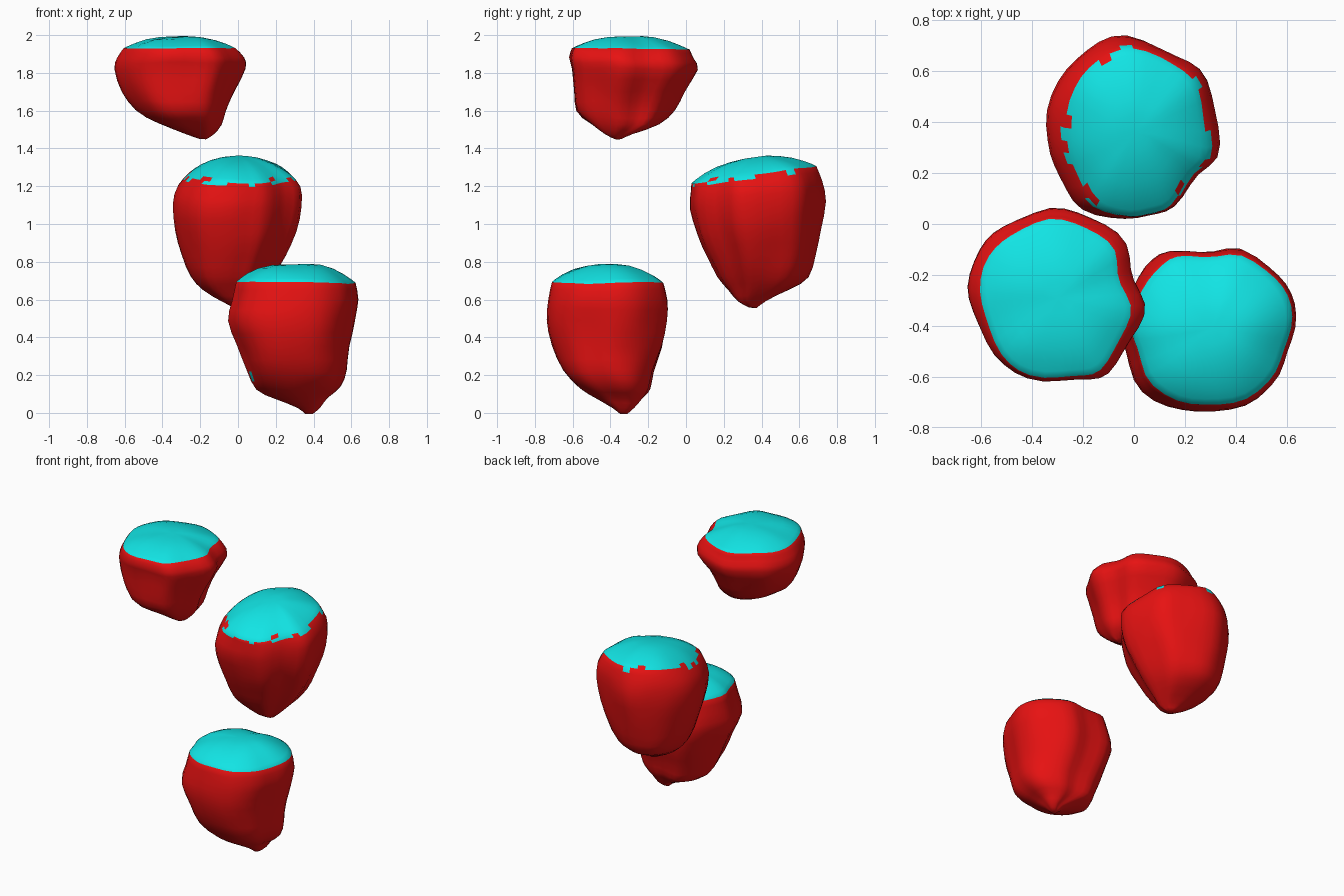
import bpy, bmesh, math, random
from mathutils import Vector, noise

if "Cube" in bpy.data.objects:
    bpy.data.objects.remove(bpy.data.objects["Cube"])

random.seed(4)


def material(name, rgb):
    m = bpy.data.materials.new(name)
    m.diffuse_color = (*rgb, 1)
    m.use_nodes = True
    m.node_tree.nodes["Principled BSDF"].inputs["Base Color"].default_value = m.diffuse_color
    return m


RED = material("red_rock", (0.8, 0.006, 0.006))
CYAN = material("cyan_top", (0.006, 0.78, 0.78))
SEG, SUB = 40, 2


def spline(pts, t, closed=False):
    """Catmull-Rom point at parameter t (in point indices)."""
    n = len(pts)
    i = int(math.floor(t))
    f = t - i
    pick = (lambda k: pts[k % n]) if closed else (lambda k: pts[max(0, min(n - 1, k))])
    out = []
    for a, b, c, d in zip(pick(i - 1), pick(i), pick(i + 1), pick(i + 2)):
        out.append(0.5 * (2 * b + (c - a) * f + (2 * a - 5 * b + 4 * c - d) * f * f
                          + (3 * b - a - 3 * c + d) * f ** 3))
    return out


def rock(name, outline, levels, dome, tilt=0.0, jagged=0.0, patch=None):
    """Loft a plan outline through levels of (z, x0, x1, y0, y1), then dome the top."""
    n = len(outline)
    plan = [spline(outline, k * n / SEG, True) for k in range(SEG)]
    xs, ys = [p[0] for p in plan], [p[1] for p in plan]
    unit = [((x - min(xs)) / (max(xs) - min(xs)) * 2 - 1,
             (y - min(ys)) / (max(ys) - min(ys)) * 2 - 1) for x, y in plan]

    # body sections, then shrinking cap sections
    rows = (len(levels) - 1) * SUB
    sections = [(spline(levels, i / SUB), 1.0, (i / rows) ** 3) for i in range(rows + 1)]
    z, x0, x1, y0, y1 = levels[-1]
    for s in (0.92, 0.8, 0.62, 0.4, 0.2):
        sections.append(([z + dome * (1 - s ** 2.5), x0, x1, y0, y1], s, s))

    bm = bmesh.new()

    def vert(x, y, z, amount=0.012):
        p = Vector((x, y, z))
        q = noise.noise_vector(p * 5.0) * amount
        return bm.verts.new((x + q.x, y + q.y, z + q.z))

    rings = []
    for (z, x0, x1, y0, y1), s, lean in sections:
        rings.append([vert((x0 + x1) / 2 + u * s * (x1 - x0) / 2,
                           (y0 + y1) / 2 + v * s * (y1 - y0) / 2,
                           z + tilt * v * lean) for u, v in unit])
    for r in range(len(rings) - 1):
        for k in range(SEG):
            j = (k + 1) % SEG
            f = bm.faces.new((rings[r][k], rings[r][j], rings[r + 1][j], rings[r + 1][k]))
            f.material_index = 1 if r >= rows else 0
            # ragged colour edge
            if r in (rows - 1, rows) and random.random() < jagged:
                f.material_index = 1 - f.material_index
    # tip and crown
    for ring, mat in ((rings[0], 0), (rings[-1], 1)):
        mid = sum((v.co for v in ring), Vector()) / SEG
        c = bm.verts.new(mid)
        for k in range(SEG):
            bm.faces.new((ring[k], ring[(k + 1) % SEG], c)).material_index = mat
    # stray coloured spot on the flank
    if patch:
        spot = sorted(bm.faces, key=lambda f: (f.calc_center_median() - Vector(patch)).length)
        spot[0].material_index = 1
    bmesh.ops.recalc_face_normals(bm, faces=bm.faces)
    for f in bm.faces:
        f.smooth = True
    me = bpy.data.meshes.new(name)
    bm.to_mesh(me)
    bm.free()
    me.materials.append(RED)
    me.materials.append(CYAN)
    ob = bpy.data.objects.new(name, me)
    bpy.context.collection.objects.link(ob)
    return ob


# highest rock, front left
rock("upper_rock",
     [(-.33, .065), (-.18, .03), (-.04, -.06), (-.01, -.2), (.045, -.33), (-.02, -.47), (-.1, -.59),
      (-.22, -.62), (-.42, -.61), (-.54, -.53), (-.62, -.37), (-.645, -.23), (-.6, -.09), (-.5, 0)],
     [(1.455, -.20, -.17, -.375, -.345), (1.48, -.28, -.13, -.43, -.29),
      (1.53, -.42, -.085, -.51, -.14), (1.60, -.54, -.06, -.58, -.06),
      (1.70, -.61, -.02, -.595, -.01), (1.82, -.645, .04, -.605, .06),
      (1.88, -.63, .035, -.62, .04), (1.93, -.60, -.01, -.605, .02)],
     dome=0.066, jagged=0.03)

# middle rock, at the back, its top sloping to the front
rock("middle_rock",
     [(-.03, .74), (-.17, .7), (-.28, .6), (-.34, .45), (-.335, .3), (-.28, .17), (-.2, .06),
      (-.05, .025), (.06, .04), (.15, .07), (.24, .19), (.33, .28), (.31, .45), (.27, .6), (.15, .68)],
     [(.555, -.02, .02, .33, .37), (.59, -.09, .06, .27, .42), (.65, -.19, .12, .22, .55),
      (.72, -.25, .18, .16, .65), (.83, -.295, .25, .11, .69), (.96, -.33, .305, .055, .715),
      (1.10, -.345, .335, .02, .735), (1.20, -.32, .33, .03, .72), (1.26, -.27, .29, .035, .69)],
     dome=0.092, tilt=0.045, jagged=0.2)

# lowest rock, front right
rock("lower_rock",
     [(.15, -.095), (.3, -.11), (.43, -.1), (.55, -.18), (.62, -.27), (.645, -.38), (.61, -.5),
      (.56, -.62), (.45, -.71), (.3, -.74), (.15, -.72), (.03, -.64), (-.02, -.5), (-.04, -.4),
      (0, -.26), (.07, -.15)],
     [(0, .36, .40, -.35, -.31), (.03, .32, .44, -.39, -.27), (.08, .2, .48, -.48, -.22),
      (.13, .10, .54, -.56, -.19), (.22, .05, .58, -.65, -.17), (.35, 0, .595, -.705, -.13),
      (.49, -.055, .62, -.74, -.10), (.60, -.035, .64, -.735, -.10), (.69, -.01, .625, -.71, -.12)],
     dome=0.1, patch=(.09, -.45, .18))
